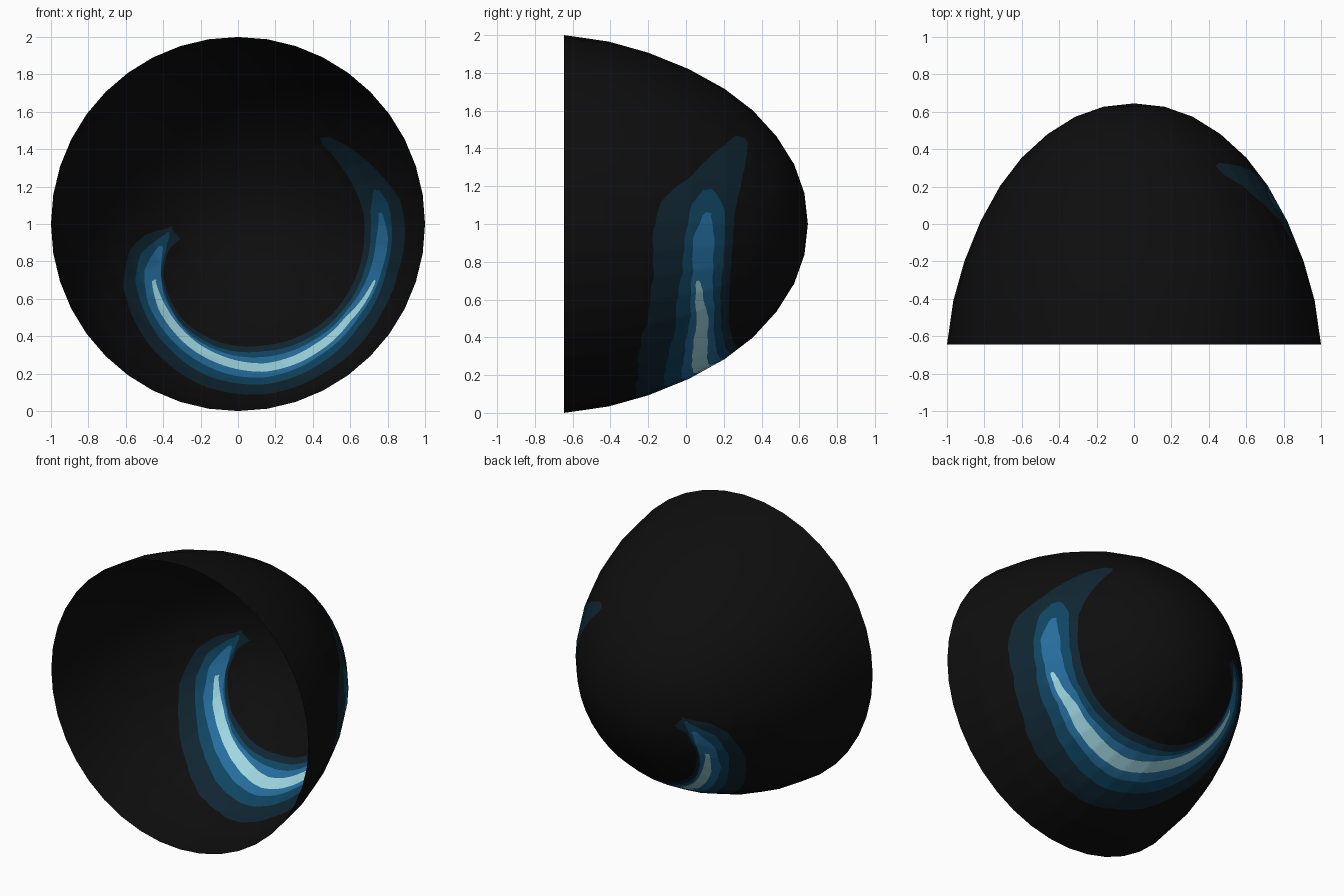
import bpy, bmesh, math
from mathutils import Matrix

cube = bpy.data.objects.get("Cube")
if cube:
    bpy.data.objects.remove(cube)

SIDES = 40
CENTRE_X, CENTRE_Z = 0.14, 0.865   # centre of the crescent's sweep

# Bowl profile from rim to apex: (y, radius)
PROFILE = [(-.645, 1), (-.41, .966), (-.2, .907), (.015, .82), (.205, .715),
           (.354, .601), (.48, .463), (.573, .315), (.627, .163), (.645, 0)]

# Crescent bands, widest first: (angle from straight down, inner radius, outer radius)
OUTER_GLOW = [(-102, .5, .53), (-97, .45, .64), (-90, .51, .717), (-75, .56, .78),
              (-50, .577, .8), (-25, .55, .8), (0, .513, .775), (25, .5, .735),
              (60, .503, .714), (80, .517, .725), (98, .54, .761), (110, .565, .773),
              (123, .58, .738), (138, .606, .712), (151, .64, .69)]
MIDDLE_GLOW = [(-98, .51, .54), (-88, .53, .66), (-76, .57, .71), (-50, .595, .733),
               (-25, .58, .742), (0, .545, .722), (28, .53, .678), (50, .53, .652),
               (80, .548, .663), (98, .575, .69), (110, .605, .706), (117, .65, .69)]
INNER_GLOW = [(-91, .54, .57), (-80, .56, .65), (-65, .59, .685), (-40, .605, .695),
              (-15, .59, .695), (0, .575, .685), (28, .553, .64), (55, .55, .62),
              (80, .578, .638), (95, .6, .665), (107, .64, .66)]
HIGHLIGHT = [(-74, .605, .625), (-60, .608, .65), (-35, .615, .66), (0, .61, .655),
             (28, .575, .62), (50, .565, .6), (74, .605, .62)]
BANDS = [OUTER_GLOW, MIDDLE_GLOW, INNER_GLOW, HIGHLIGHT]

COLOURS = [("black", (.0044, .0044, .0044)), ("dark_navy", (.005, .019, .032)),
           ("deep_blue", (.005, .061, .122)), ("mid_blue", (.019, .156, .342)),
           ("pale_cyan", (.35, .68, .75))]


def make_material(name, rgb):
    mat = bpy.data.materials.new(name)
    mat.use_nodes = True
    colour = (*rgb, 1)
    mat.diffuse_color = colour
    mat.node_tree.nodes["Principled BSDF"].inputs["Base Color"].default_value = colour
    return mat


def inside(band, co):
    """Positive inside the band, negative outside, zero on its outline."""
    dx, dz = co.x - CENTRE_X, co.z - CENTRE_Z
    angle, radius = math.degrees(math.atan2(dx, -dz)), math.hypot(dx, dz)
    clamped = min(max(angle, band[0][0]), band[-1][0])
    for (a0, in0, out0), (a1, in1, out1) in zip(band, band[1:]):
        if clamped <= a1:
            t = (clamped - a0) / (a1 - a0)
            low, high = in0 + (in1 - in0) * t, out0 + (out1 - out0) * t
            break
    overshoot = math.radians(abs(angle - clamped)) * radius
    return (high - low) / 2 - abs(radius - (low + high) / 2) - overshoot


# Open bowl, turned about the y axis
bm = bmesh.new()
points = [bm.verts.new((0, y, r)) for y, r in PROFILE]
edges = [bm.edges.new(pair) for pair in zip(points, points[1:])]
bmesh.ops.spin(bm, geom=points + edges, cent=(0, 0, 0), axis=(0, 1, 0),
               angle=math.tau, steps=SIDES, use_duplicate=False)
bmesh.ops.remove_doubles(bm, verts=bm.verts, dist=.001)
bmesh.ops.transform(bm, matrix=Matrix.Translation((0, 0, 1)), verts=bm.verts)

# Refine only the area around the crescent
near = {e for f in bm.faces if inside(OUTER_GLOW, f.calc_center_median()) > -.12
        for e in f.edges}
bmesh.ops.subdivide_edges(bm, edges=list(near), cuts=7, use_grid_fill=True)

# Cut each band's outline into the surface
for band in BANDS:
    level = {v: inside(band, v.co) for v in bm.verts}
    cuts = []
    for e in list(bm.edges):
        a, b = (level[v] for v in e.verts)
        if a * b < 0:
            cuts.append(bmesh.utils.edge_split(e, e.verts[0], a / (a - b))[1])
    bmesh.ops.connect_verts(bm, verts=cuts)

# Colour each face by how many nested bands contain it
for f in bm.faces:
    middle = f.calc_center_median()
    f.material_index = 0
    for i, band in enumerate(BANDS):
        if inside(band, middle) > 0:
            f.material_index = i + 1
    f.smooth = True
bmesh.ops.recalc_face_normals(bm, faces=bm.faces)
apex = max(bm.faces, key=lambda f: f.calc_center_median().y)
if apex.normal.y < 0:
    bmesh.ops.reverse_faces(bm, faces=bm.faces)

mesh = bpy.data.meshes.new("iris_bowl")
bm.to_mesh(mesh)
bm.free()
for name, rgb in COLOURS:
    mesh.materials.append(make_material(name, rgb))
bowl = bpy.data.objects.new("iris_bowl", mesh)
bpy.context.collection.objects.link(bowl)
